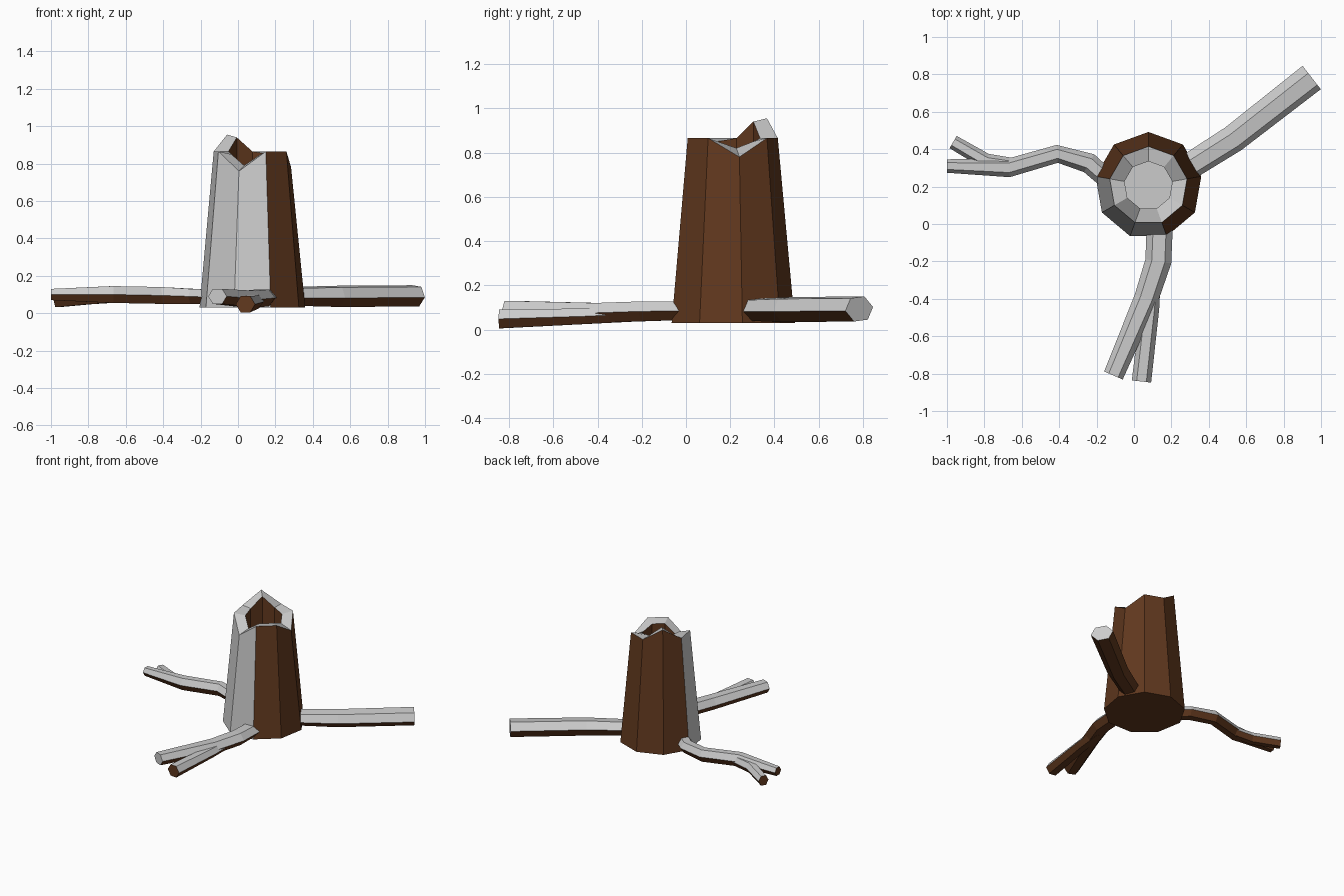
import bpy, bmesh, math
from mathutils import Vector

if "Cube" in bpy.data.objects:
    bpy.data.objects.remove(bpy.data.objects["Cube"])


def material(name, rgb):
    m = bpy.data.materials.new(name)
    m.diffuse_color = (*rgb, 1)
    m.use_nodes = True
    m.node_tree.nodes["Principled BSDF"].inputs["Base Color"].default_value = m.diffuse_color
    return m


GREY = material("pale_wood", (0.8, 0.8, 0.8))
BROWN = material("bark", (0.12, 0.04, 0.013))


def finish(name, bm):
    me = bpy.data.meshes.new(name)
    bmesh.ops.recalc_face_normals(bm, faces=bm.faces)
    bm.to_mesh(me)
    bm.free()
    me.materials.append(GREY)
    me.materials.append(BROWN)
    ob = bpy.data.objects.new(name, me)
    bpy.context.collection.objects.link(ob)


def bridge(bm, a, b, mats):
    n = len(a)
    for i in range(n):
        j = (i + 1) % n
        bm.faces.new((a[i], a[j], b[j], b[i])).material_index = mats[i]


# Hollow nine-sided stump with a broken rim
def stump():
    bm = bmesh.new()
    cx, cy, n = 0.077, 0.205, 9
    outer_z = [0.865, 0.955, 0.865, 0.865, 0.76, 0.865, 0.865, 0.78, 0.865]
    inner_z = [0.865, 0.94, 0.865, 0.85, 0.79, 0.85, 0.85, 0.82, 0.85]

    def ring(r, zs):
        out = []
        for i in range(n):
            a = math.radians(90 + 40 * i)
            out.append(bm.verts.new((cx + r * math.cos(a), cy + r * math.sin(a), zs[i])))
        return out

    base = ring(0.287, [0.03] * n)
    top = ring(0.21, outer_z)
    lip = ring(0.13, inner_z)
    floor = ring(0.13, [0.65] * n)
    bridge(bm, base, top, [1, 1, 0, 0, 0, 1, 1, 1, 1])
    bridge(bm, top, lip, [0] * n)
    bridge(bm, lip, floor, [1] * n)
    bm.faces.new(base).material_index = 1
    bm.faces.new(floor).material_index = 0
    finish("stump", bm)


# Six-sided root swept along points (x, y, z, half width, half height)
def root(name, pts, cap, roll=0):
    bm = bmesh.new()
    rings = []
    for i, (x, y, z, w, h) in enumerate(pts):
        p, q = pts[max(i - 1, 0)], pts[min(i + 1, len(pts) - 1)]
        d = Vector((q[0] - p[0], q[1] - p[1], 0)).normalized()
        side = Vector((-d.y, d.x, 0))
        ring = []
        for k in range(6):
            a = math.radians(60 * k + roll)
            off = side * (w * math.cos(a)) + Vector((0, 0, h / 0.866 * math.sin(a)))
            ring.append(bm.verts.new(Vector((x, y, z)) + off))
        rings.append(ring)
    for a, b in zip(rings, rings[1:]):
        bridge(bm, a, b, [0, 0, 0, 1, 1, 1])
    bm.faces.new(rings[0]).material_index = 1
    bm.faces.new(rings[-1]).material_index = cap
    finish(name, bm)


stump()
root("right_root", [(0.22, 0.26, 0.09, 0.07, 0.045), (0.53, 0.455, 0.09, 0.075, 0.053),
                    (0.95, 0.783, 0.093, 0.08, 0.053)], 0, 8)
root("front_root", [(0.14, 0.05, 0.085, 0.07, 0.04), (0.13, -0.2, 0.082, 0.07, 0.045),
                    (0.065, -0.4, 0.075, 0.065, 0.045), (-0.11, -0.81, 0.09, 0.054, 0.04)], 0)
root("front_root_fork", [(0.1, -0.25, 0.07, 0.045, 0.035), (0.085, -0.45, 0.06, 0.05, 0.035),
                         (0.04, -0.842, 0.048, 0.052, 0.043)], 1)
root("left_root", [(-0.1, 0.2, 0.085, 0.05, 0.04), (-0.24, 0.325, 0.09, 0.055, 0.04),
                   (-0.41, 0.375, 0.095, 0.048, 0.045), (-0.67, 0.3, 0.1, 0.05, 0.045),
                   (-1.0, 0.31, 0.1, 0.036, 0.03)], 1)
root("left_root_fork", [(-0.6, 0.31, 0.095, 0.035, 0.035), (-0.79, 0.335, 0.085, 0.042, 0.037),
                        (-0.967, 0.438, 0.068, 0.038, 0.036)], 1)
